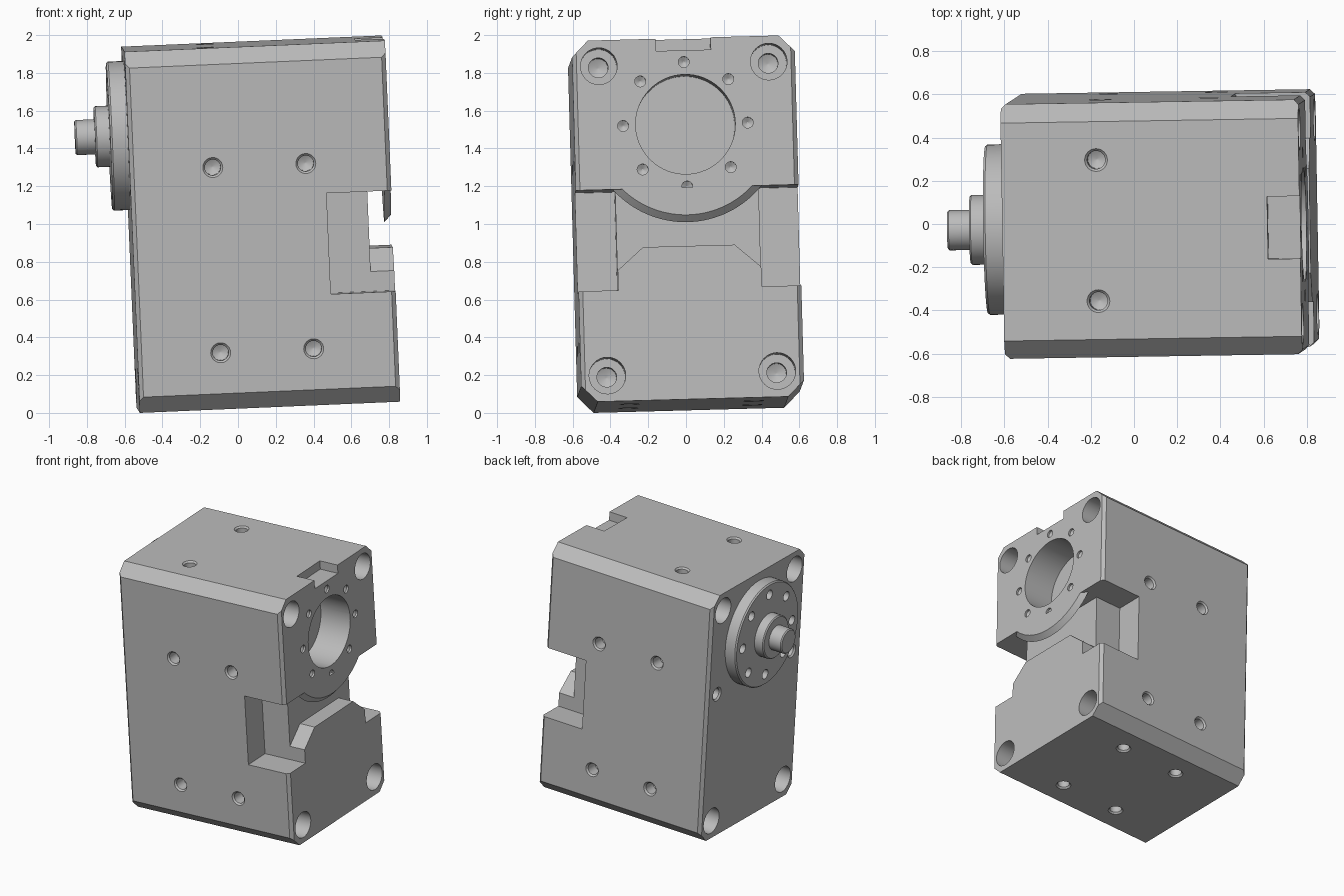
import bpy, bmesh
from math import sin, cos, pi, radians, asin
from mathutils import Vector, Matrix, Euler

if "Cube" in bpy.data.objects:
    bpy.data.objects.remove(bpy.data.objects["Cube"])

HX, HY, HZ = 0.69, 0.59, 0.957      # half sizes of the housing
AXIS_Z = 0.50                       # height of the shaft axis above the centre

grey = bpy.data.materials.new("machined grey")
grey.use_nodes = True
grey.diffuse_color = (0.5, 0.5, 0.5, 1)
grey.node_tree.nodes["Principled BSDF"].inputs["Base Color"].default_value = (0.5, 0.5, 0.5, 1)


def make_object(name, bm):
    bmesh.ops.recalc_face_normals(bm, faces=bm.faces)
    mesh = bpy.data.meshes.new(name)
    bm.to_mesh(mesh)
    bm.free()
    mesh.materials.append(grey)
    obj = bpy.data.objects.new(name, mesh)
    bpy.context.collection.objects.link(obj)
    return obj


def loft(bm, rings):
    """Skin closed rings of points and cap both ends."""
    rows = [[bm.verts.new(p) for p in ring] for ring in rings]
    n = len(rows[0])
    for a, b in zip(rows, rows[1:]):
        for i in range(n):
            bm.faces.new((a[i], a[(i + 1) % n], b[(i + 1) % n], b[i]))
    bm.faces.new(rows[0])
    bm.faces.new(rows[-1])


def lathe(bm, profile, loc, direction, n=32):
    """Revolve (radius, height) points about an outward direction."""
    turn = Vector(direction).to_track_quat('Z', 'Y')
    loft(bm, [[Vector(loc) + turn @ Vector((r * cos(2 * pi * i / n), r * sin(2 * pi * i / n), h))
               for i in range(n)] for r, h in profile])


def prism_x(bm, outline, x0, x1):
    loft(bm, [[(x, y, z) for y, z in outline] for x in (x0, x1)])


def cut(obj, bm):
    """Subtract the shapes in bm from obj."""
    cutter = make_object("cutter", bm)
    cutter.hide_render = True
    mod = obj.modifiers.new("cut", 'BOOLEAN')
    mod.operation, mod.solver, mod.object = 'DIFFERENCE', 'EXACT', cutter
    deps = bpy.context.evaluated_depsgraph_get()
    mesh = bpy.data.meshes.new_from_object(obj.evaluated_get(deps))
    obj.modifiers.clear()
    obj.data = mesh
    bpy.data.objects.remove(cutter)


# Housing block: wide chamfers along the length, fine ones on the uprights
bm = bmesh.new()
bmesh.ops.create_cube(bm, size=2, matrix=Matrix.Diagonal((HX, HY, HZ, 1)))
planes = []
for s in (-1, 1):
    for t in (-1, 1):
        planes.append(((0, s * (HY - 0.085), t * HZ), (0, s, t)))
        planes.append(((s * (HX - 0.022), t * HY, 0), (s, t, 0)))
for co, no in planes:
    res = bmesh.ops.bisect_plane(bm, geom=bm.verts[:] + bm.edges[:] + bm.faces[:],
                                 plane_co=co, plane_no=no, clear_outer=True)
    edges = [e for e in res["geom_cut"] if isinstance(e, bmesh.types.BMEdge)]
    bmesh.ops.edgeloop_fill(bm, edges=edges)
housing = make_object("housing", bm)

# Side recesses of the slot, and the key slot in the top edge
LOW, HIGH = -0.37, 0.165
bm = bmesh.new()
for s in (-1, 1):
    prism_x(bm, [(s * 0.38, LOW), (s * 0.8, LOW), (s * 0.8, HIGH), (s * 0.38, HIGH)], 0.346, 0.8)
prism_x(bm, [(-0.145, 0.892), (0.145, 0.892), (0.145, 1.1), (-0.145, 1.1)], 0.54, 0.8)
cut(housing, bm)

# Middle of the slot, leaving a tapered block below
half = [(0.243, -0.145), (0.38, -0.265), (0.45, -0.3), (0.45, HIGH)]
bm = bmesh.new()
prism_x(bm, half + [(-y, z) for y, z in reversed(half)], 0.565, 0.8)
cut(housing, bm)

# Bore, bolt holes and dimples
bm = bmesh.new()
lathe(bm, [(0.264, 0.05), (0.264, -0.25)], (HX, 0, AXIS_Z), (1, 0, 0), 64)
dimple = [(0.029, 0.02), (0.029, -0.015), (0.004, -0.03)]
for i in range(8):
    a = i * pi / 4
    lathe(bm, dimple, (HX, 0.33 * cos(a), AXIS_Z + 0.33 * sin(a)), (1, 0, 0), 16)

counterbore = [(0.097, 0.05), (0.097, -0.2), (0.052, -0.2), (0.052, -0.3), (0.005, -0.32)]
tapped = [(0.053, 0.02), (0.053, 0), (0.042, -0.012), (0.042, -0.1), (0.005, -0.12)]
for s in (-1, 1):
    for y in (-0.45, 0.45):
        for z in (-0.82, 0.82):
            lathe(bm, counterbore, (s * HX, y, z), (s, 0, 0))
    for x in (-0.25, 0.243):
        for z in (-0.655, 0.327):
            lathe(bm, tapped, (x, s * HY, z), (0, s, 0), 24)
        lathe(bm, tapped, (x, s * 0.327, -HZ), (0, 0, -1), 24)
    lathe(bm, tapped, (-0.25, s * 0.327, HZ), (0, 0, 1), 24)
    lathe(bm, tapped, (-HX, s * 0.47, 0.175), (-1, 0, 0), 24)
cut(housing, bm)

# Thin round lip hanging into the slot, with a sloped rim
bm = bmesh.new()
rings = []
for x, r in ((HX, 0.48), (0.655, 0.517)):
    a0 = asin((AXIS_Z - HIGH) / r)
    angles = [a0 + (pi - 2 * a0) * i / 32 for i in range(33)]
    rings.append([(x, r * cos(a), AXIS_Z - r * sin(a)) for a in angles])
loft(bm, rings)
bearing_lip = make_object("bearing_lip", bm)

# Output flange with its ring of holes
bm = bmesh.new()
lathe(bm, [(0.395, 0), (0.395, 0.082), (0.387, 0.092)], (-HX, 0, AXIS_Z), (-1, 0, 0), 64)
flange = make_object("output_flange", bm)
bm = bmesh.new()
for i in range(8):
    a = i * pi / 4
    lathe(bm, [(0.036, 0.02), (0.036, -0.07)],
          (-HX - 0.092, 0.31 * cos(a), AXIS_Z + 0.31 * sin(a)), (-1, 0, 0), 20)
cut(flange, bm)

# Stepped shaft
bm = bmesh.new()
lathe(bm, [(0.162, 0.08), (0.162, 0.16), (0.154, 0.168), (0.093, 0.168), (0.093, 0.265), (0.085, 0.273)],
      (-HX, 0, AXIS_Z), (-1, 0, 0), 48)
shaft = make_object("shaft", bm)

# Lean the whole assembly slightly, shade it and stand it on the ground
parts = [housing, bearing_lip, flange, shaft]
lean = Matrix.Translation((0.12, 0, 1)) @ Euler((0.027, -0.043, 0.016)).to_matrix().to_4x4()
for obj in parts:
    obj.data.transform(lean)
    obj.data.shade_smooth()
    obj.data.set_sharp_from_angle(angle=radians(30))
lowest = min(v.co.z for obj in parts for v in obj.data.vertices)
for obj in parts:
    obj.data.transform(Matrix.Translation((0, 0, -lowest)))
